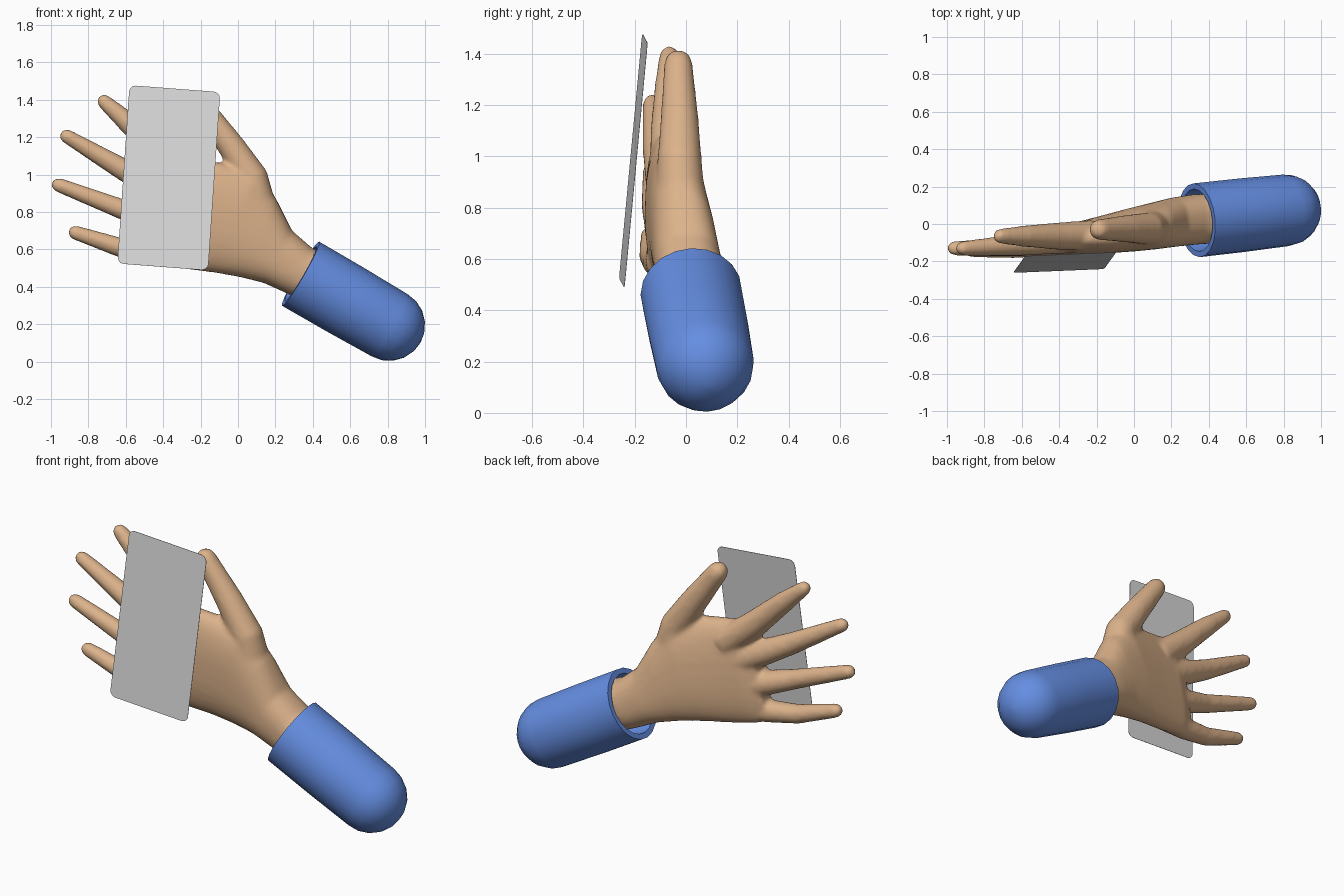
import bpy, bmesh, math
from mathutils import Vector

if "Cube" in bpy.data.objects:
    bpy.data.objects.remove(bpy.data.objects["Cube"])


def material(name, rgb):
    m = bpy.data.materials.new(name)
    m.diffuse_color = (*rgb, 1)
    m.use_nodes = True
    m.node_tree.nodes["Principled BSDF"].inputs["Base Color"].default_value = m.diffuse_color
    return m


SKIN = material("tan_skin", (0.72, 0.45, 0.26))
BLUE = material("sleeve_blue", (0.13, 0.27, 0.76))
GREY = material("light_grey", (0.72, 0.72, 0.72))


def finish(bm, name, mat):
    bmesh.ops.recalc_face_normals(bm, faces=bm.faces)
    mesh = bpy.data.meshes.new(name)
    bm.to_mesh(mesh)
    bm.free()
    mesh.materials.append(mat)
    ob = bpy.data.objects.new(name, mesh)
    bpy.context.collection.objects.link(ob)
    bpy.ops.object.select_all(action='DESELECT')
    ob.select_set(True)
    bpy.context.view_layer.objects.active = ob
    return ob


def loft(bm, rings):
    """Skin a list of point rings and close both ends."""
    rows = [[bm.verts.new(p) for p in r] for r in rings]
    n = len(rows[0])
    for a, b in zip(rows, rows[1:]):
        for i in range(n):
            j = (i + 1) % n
            bm.faces.new((a[i], a[j], b[j], b[i]))
    bm.faces.new(rows[0][::-1])
    bm.faces.new(rows[-1])


def circle(centre, axis, r, n):
    axis = axis.normalized()
    u = axis.cross(Vector((0, 1, 0))).normalized()
    v = axis.cross(u)
    return [centre + r * (math.cos(t) * u + math.sin(t) * v)
            for t in (2 * math.pi * i / n for i in range(n))]


def finger(bm, path):
    """Tapered tube with a round tip; path holds (x, y, z, radius)."""
    pts = [(Vector(p[:3]), p[3] + 0.002) for p in path]
    axis = (pts[-1][0] - pts[-2][0]).normalized()
    end, r = pts[-1]
    for a in (30, 55, 75, 88):
        a = math.radians(a)
        pts.append((end + axis * r * math.sin(a), r * math.cos(a)))
    rings = []
    for i, (p, rad) in enumerate(pts):
        d = pts[min(i + 1, len(pts) - 1)][0] - pts[max(i - 1, 0)][0]
        rings.append(circle(p, d, rad, 16))
    loft(bm, rings)


# Hand: palm cross-sections as (lower x, z, upper x, z, centre y, half depth)
hand = bmesh.new()
palm = [
    (0.38, 0.31, 0.52, 0.55, 0.030, 0.132),
    (0.26, 0.365, 0.40, 0.605, 0.025, 0.135),
    (0.14, 0.42, 0.29, 0.70, 0.010, 0.132),
    (0.02, 0.45, 0.205, 0.87, -0.010, 0.125),
    (-0.12, 0.475, 0.10, 1.02, -0.032, 0.115),
    (-0.28, 0.495, -0.10, 1.065, -0.062, 0.098),
    (-0.41, 0.52, -0.28, 1.09, -0.080, 0.078),
    (-0.48, 0.55, -0.38, 1.07, -0.092, 0.052),
]
rings = []
for lx, lz, ux, uz, y, t in palm:
    ring = []
    for i in range(32):
        a = 2 * math.pi * i / 32
        c, s = math.cos(a), math.sin(a)
        w = math.copysign(abs(c) ** 0.85, c)
        d = math.copysign(abs(s) ** 0.85, s)
        k = 0.5 + 0.5 * w
        ring.append((lx + (ux - lx) * k, y + t * d, lz + (uz - lz) * k))
    rings.append(ring)
loft(hand, rings)

# Four fingers and the thumb
for path in (
    [(-0.22, -0.06, 0.95, 0.08), (-0.40, -0.065, 1.10, 0.072), (-0.59, -0.065, 1.28, 0.055), (-0.715, -0.065, 1.39, 0.038)],
    [(-0.25, -0.07, 0.84, 0.08), (-0.44, -0.09, 0.935, 0.07), (-0.61, -0.11, 1.025, 0.058), (-0.915, -0.13, 1.205, 0.037)],
    [(-0.28, -0.08, 0.71, 0.08), (-0.46, -0.10, 0.76, 0.066), (-0.62, -0.12, 0.815, 0.053), (-0.96, -0.13, 0.945, 0.037)],
    [(-0.26, -0.08, 0.59, 0.075), (-0.46, -0.11, 0.59, 0.06), (-0.635, -0.13, 0.612, 0.051), (-0.87, -0.14, 0.69, 0.037)],
    [(0.11, -0.02, 0.82, 0.095), (0.075, -0.025, 0.985, 0.085), (-0.035, -0.025, 1.15, 0.072), (-0.185, -0.03, 1.36, 0.054)],
):
    finger(hand, path)
ob = finish(hand, "hand", SKIN)
# Fuse the parts and soften the webs between fingers
rm = ob.modifiers.new("fuse", 'REMESH')
rm.mode = 'VOXEL'
rm.voxel_size = 0.012
rm.use_smooth_shade = True
sm = ob.modifiers.new("soften", 'SMOOTH')
sm.factor = 0.5
sm.iterations = 10

# Sleeve: hollow cuff at one end, domed at the other
sleeve = bmesh.new()
start, dome = Vector((0.335, 0.02, 0.47)), Vector((0.81, 0.073, 0.195))
axis = (dome - start).normalized()
length = (dome - start).length
profile = [(0.14, 0.15), (0.0, 0.168), (0.0, 0.198), (length * 0.5, 0.197), (length, 0.192)]
profile += [(length + 0.19 * math.sin(a), 0.192 * math.cos(a))
            for a in (math.radians(d) for d in (18, 36, 54, 72, 87))]
loft(sleeve, [circle(start + axis * d, axis, r, 20) for d, r in profile])
finish(sleeve, "sleeve", BLUE)
bpy.ops.object.shade_smooth_by_angle(angle=math.radians(40))

# Card: thin tilted plate with rounded corners
card = bmesh.new()
centre = Vector((-0.37, -0.205, 0.983))
right = Vector((0.485, 0.02, -0.037))
up = Vector((0.065, 0.09, 0.953))
normal = right.cross(up).normalized()
w, h, r = right.length / 2, up.length / 2, 0.035
right.normalize()
up.normalize()
outline = []
for q, (sx, sy) in enumerate(((1, 1), (-1, 1), (-1, -1), (1, -1))):
    for k in range(5):
        a = math.radians(90 * q + 22.5 * k)
        outline.append(centre + right * (sx * (w - r) + r * math.cos(a))
                       + up * (sy * (h - r) + r * math.sin(a)))
loft(card, [[p + normal * o for p in outline] for o in (-0.001, 0.001)])
finish(card, "card", GREY)
